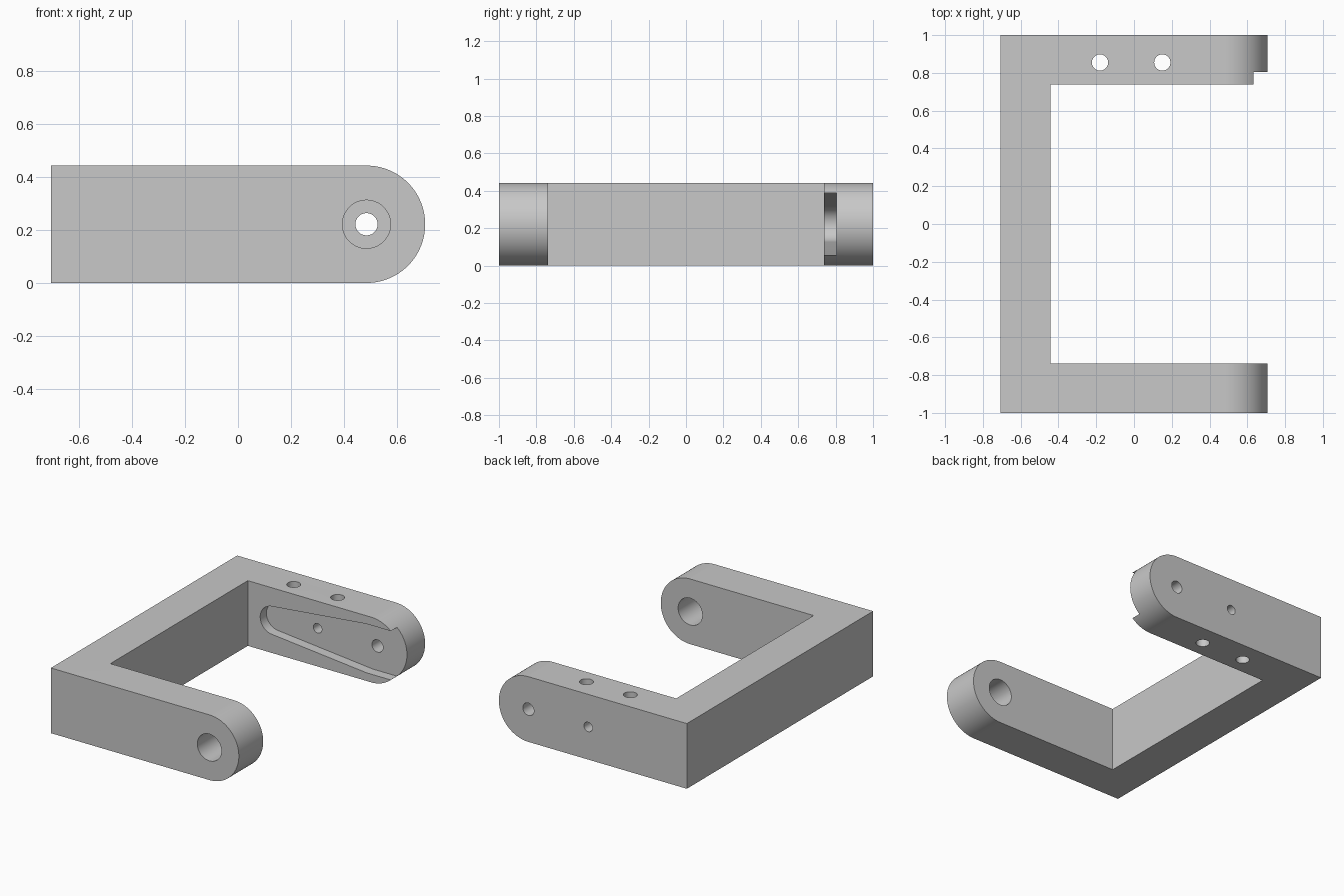
import bpy, bmesh, math
from mathutils import Vector

if "Cube" in bpy.data.objects:
    bpy.data.objects.remove(bpy.data.objects["Cube"], do_unlink=True)

R = 0.2215            # end radius, half the height
PIVOT = 0.485         # x of the pivot axis
END, INNER, WALL = 0.7065, -0.443, 0.738

grey = bpy.data.materials.new("light grey")
grey.use_nodes = True
grey.diffuse_color = (0.58, 0.58, 0.58, 1)
grey.node_tree.nodes["Principled BSDF"].inputs["Base Color"].default_value = grey.diffuse_color


def arc(cx, cy, r, a0, a1, n):
    """Points on an arc, angles in degrees."""
    angles = [math.radians(a0 + (a1 - a0) * i / n) for i in range(n + 1)]
    return [(cx + r * math.cos(a), cy + r * math.sin(a)) for a in angles]


def prism(name, points, start, stop, axis="Y"):
    """Extrude a flat profile along Y (points are x, z) or Z (points are x, y)."""
    bm = bmesh.new()
    place = (lambda p: (p[0], start, p[1])) if axis == "Y" else (lambda p: (p[0], p[1], start))
    face = bm.faces.new([bm.verts.new(place(p)) for p in points])
    new = bmesh.ops.extrude_face_region(bm, geom=[face])["geom"]
    step = Vector((0, stop - start, 0)) if axis == "Y" else Vector((0, 0, stop - start))
    bmesh.ops.translate(bm, vec=step, verts=[v for v in new if isinstance(v, bmesh.types.BMVert)])
    bmesh.ops.recalc_face_normals(bm, faces=bm.faces)
    mesh = bpy.data.meshes.new(name)
    bm.to_mesh(mesh)
    bm.free()
    mesh.materials.append(grey)
    obj = bpy.data.objects.new(name, mesh)
    bpy.context.collection.objects.link(obj)
    return obj


def hole(name, x, y, r, start, stop, axis="Y"):
    return prism(name, arc(x, y, r, 0, 360, 48)[:-1], start, stop, axis)


# Bracket body: rounded side profile across the full width
body = prism("bracket", [(-END, 0)] + arc(PIVOT, R, R, -90, 90, 64) + [(-END, 2 * R)], -1, 1)

# Gap between the arms
gap = [(INNER, -WALL), (1, -WALL), (1, WALL), (INNER, WALL)]
cutters = [prism("gap_cutter", gap, -0.2, 0.7, "Z")]

# Tapered recess on the inner face of the back arm, open at the rounded end
small, large = 0.095, 0.166
recess = arc(-0.255, R, small, 95, 265, 24)
recess += [(0.45, R - large), (0.9, R - large), (0.9, R + large), (0.45, R + large)]
cutters.append(prism("recess_cutter", recess, 0.6, 0.805))

# Pivot holes, a small screw hole and two vertical holes
cutters.append(hole("front_pivot_cutter", PIVOT, R, 0.091, -1.2, -0.6))
cutters.append(hole("back_pivot_cutter", PIVOT, R, 0.042, 0.6, 1.2))
cutters.append(hole("screw_cutter", 0.035, R, 0.032, 0.6, 1.2))
for x in (-0.18, 0.15):
    cutters.append(hole("vertical_cutter", x, 0.855, 0.043, -0.2, 0.7, "Z"))

bpy.ops.object.select_all(action="DESELECT")
body.select_set(True)
bpy.context.view_layer.objects.active = body
for cutter in cutters:
    cutter.hide_render = True
    mod = body.modifiers.new("cut", "BOOLEAN")
    mod.operation = "DIFFERENCE"
    mod.solver = "EXACT"
    mod.object = cutter
    bpy.ops.object.modifier_apply(modifier=mod.name)
    bpy.data.objects.remove(cutter, do_unlink=True)

bpy.ops.object.shade_smooth_by_angle(angle=math.radians(30))
